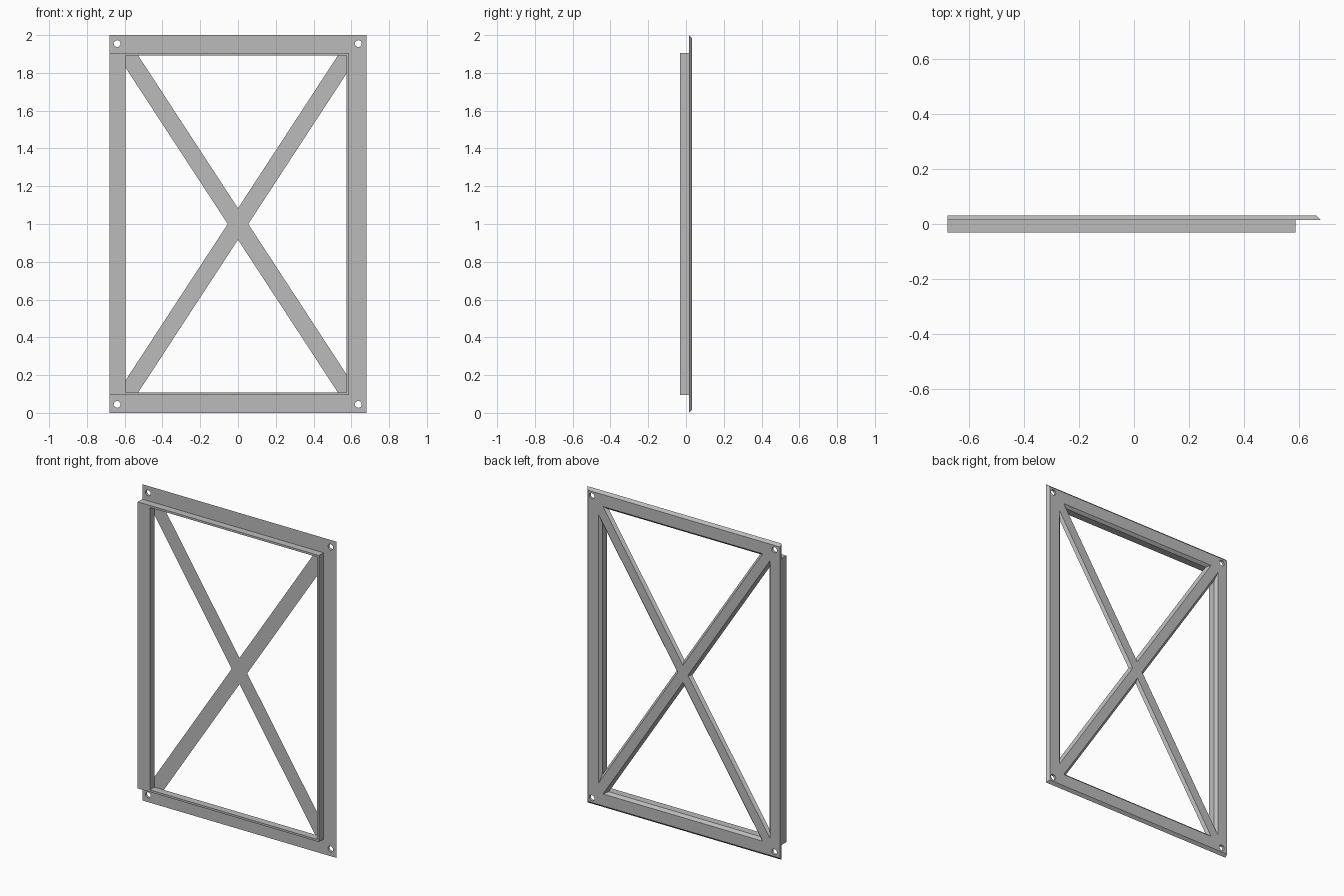
import bpy, bmesh, math
from mathutils import Vector

old = bpy.data.objects.get("Cube")
if old:
    bpy.data.objects.remove(old, do_unlink=True)

# Main dimensions
HALF_W, HEIGHT = 0.68, 2.0
FRONT, SPLIT, BACK = -0.031, 0.015, 0.031
BEVEL = BACK - SPLIT
IN_L, IN_R, IN_B, IN_T = -0.595, 0.575, 0.107, 1.893
WALL = 0.013
SLOPE = 1.53      # rise of the diagonal braces
NOTCH = 0.083     # half height of the crossing

grey = bpy.data.materials.new("plain grey")
grey.use_nodes = True
grey.diffuse_color = (0.5, 0.5, 0.5, 1)
grey.node_tree.nodes["Principled BSDF"].inputs["Base Color"].default_value = (0.5, 0.5, 0.5, 1)


def loft(name, front, back, y0, y1):
    """Solid between two matching (x, z) outlines at depths y0 and y1."""
    bm = bmesh.new()
    a = [bm.verts.new((x, y0, z)) for x, z in front]
    b = [bm.verts.new((x, y1, z)) for x, z in back]
    bm.faces.new(a)
    bm.faces.new(b[::-1])
    for i in range(len(a)):
        j = (i + 1) % len(a)
        bm.faces.new((a[i], b[i], b[j], a[j]))
    bmesh.ops.recalc_face_normals(bm, faces=bm.faces)
    mesh = bpy.data.meshes.new(name)
    bm.to_mesh(mesh)
    bm.free()
    mesh.materials.append(grey)
    ob = bpy.data.objects.new(name, mesh)
    bpy.context.collection.objects.link(ob)
    return ob


def rect(x0, x1, z0, z1):
    return [(x0, z0), (x1, z0), (x1, z1), (x0, z1)]


def grow(tri, amount):
    """Offset a triangle's sides by scaling it about its incentre."""
    p = [Vector(v) for v in tri]
    sides = [(p[1] - p[2]).length, (p[2] - p[0]).length, (p[0] - p[1]).length]
    total = sum(sides)
    centre = sum((v * s for v, s in zip(p, sides)), Vector((0, 0))) / total
    u, w = p[1] - p[0], p[2] - p[0]
    radius = abs(u.x * w.y - u.y * w.x) / total
    return [tuple(centre + (v - centre) * (radius + amount) / radius) for v in p]


def cut(target, cutter):
    mod = target.modifiers.new("cut", "BOOLEAN")
    mod.operation, mod.solver, mod.object = "DIFFERENCE", "EXACT", cutter
    bpy.context.view_layer.objects.active = target
    bpy.ops.object.modifier_apply(modifier=mod.name)
    bpy.data.objects.remove(cutter, do_unlink=True)


# Back plate: bevelled on the top, bottom and left sides, square on the right
plate = loft("braced_plate",
             rect(-HALF_W, HALF_W, 0, HEIGHT),
             rect(-HALF_W, HALF_W - BEVEL, BEVEL, HEIGHT - BEVEL), SPLIT, BACK)

# Four triangular openings that widen to the back and leave the crossed braces
mid = HEIGHT / 2
openings = []
for z_end, sign in ((IN_T, 1), (IN_B, -1)):
    reach = (abs(z_end - mid) - NOTCH) / SLOPE
    openings.append([(0, mid + sign * NOTCH), (reach, z_end), (-reach, z_end)])
for x_end, sign in ((IN_L, -1), (IN_R, 1)):
    tip = NOTCH / SLOPE
    rise = (abs(x_end) - tip) * SLOPE
    openings.append([(sign * tip, mid), (x_end, mid + rise), (x_end, mid - rise)])
M = 0.005
for tri in openings:
    cut(plate, loft("opening_cutter", grow(tri, -M), grow(tri, BEVEL + M), SPLIT - M, BACK + M))

# Corner screw holes
for x in (-0.64, 0.637):
    for z in (0.045, HEIGHT - 0.045):
        ring = [(x + 0.018 * math.cos(math.tau * i / 24), z + 0.018 * math.sin(math.tau * i / 24))
                for i in range(24)]
        cut(plate, loft("hole_cutter", ring, ring, SPLIT - M, BACK + M))

# Raised front rim: a wide right rail and three thin walls
rim = {
    "rim_right_rail": rect(-HALF_W, IN_L, IN_B - WALL, IN_T + WALL),
    "rim_left_wall": rect(IN_R, IN_R + WALL, IN_B - WALL, IN_T + WALL),
    "rim_top_wall": rect(IN_L, IN_R, IN_T, IN_T + WALL),
    "rim_bottom_wall": rect(IN_L, IN_R, IN_B - WALL, IN_B),
}
for name, outline in rim.items():
    loft(name, outline, outline, FRONT, SPLIT)
